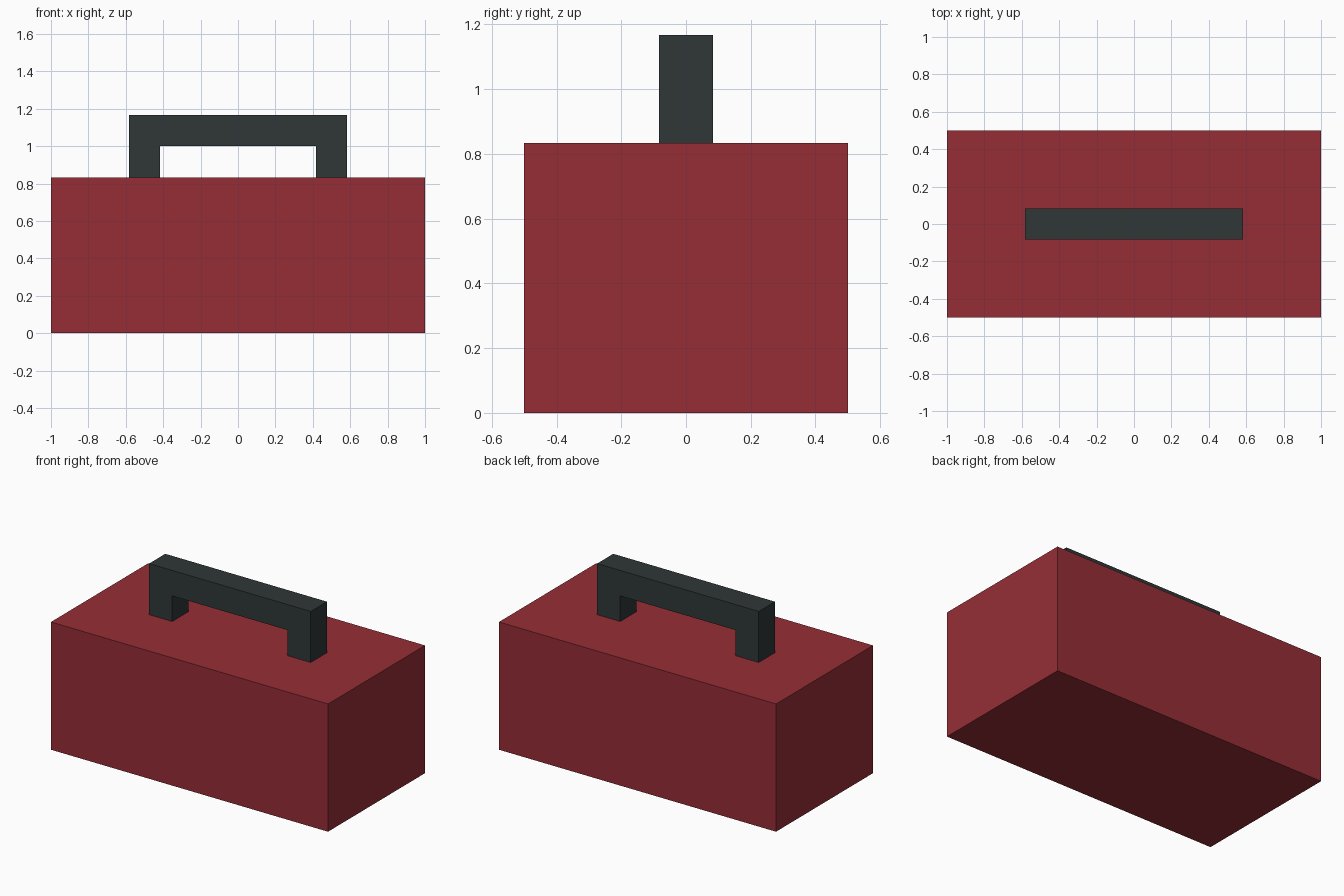
import bpy
import bmesh

U = 1 / 12  # design module

cube = bpy.data.objects.get("Cube")
if cube:
    bpy.data.objects.remove(cube, do_unlink=True)


def make_material(name, rgb):
    mat = bpy.data.materials.new(name)
    mat.use_nodes = True
    color = (*rgb, 1)
    mat.diffuse_color = color
    bsdf = next(n for n in mat.node_tree.nodes if n.type == "BSDF_PRINCIPLED")
    bsdf.inputs["Base Color"].default_value = color
    return mat


def extrude_profile(name, profile, depth, mat):
    """Extrude an x-z outline along y, centred on y = 0, in modules."""
    bm = bmesh.new()
    verts = [bm.verts.new((x * U, -depth / 2 * U, z * U)) for x, z in profile]
    face = bm.faces.new(verts)
    result = bmesh.ops.extrude_face_region(bm, geom=[face], use_keep_orig=True)
    moved = [g for g in result["geom"] if isinstance(g, bmesh.types.BMVert)]
    bmesh.ops.translate(bm, verts=moved, vec=(0, depth * U, 0))
    bmesh.ops.recalc_face_normals(bm, faces=bm.faces)
    mesh = bpy.data.meshes.new(name)
    bm.to_mesh(mesh)
    bm.free()
    mesh.materials.append(mat)
    obj = bpy.data.objects.new(name, mesh)
    bpy.context.collection.objects.link(obj)
    return obj


def mirrored(half):
    """Complete a right-hand outline with its mirror image."""
    return half + [(-x, z) for x, z in reversed(half)]


red = make_material("box red", (0.305, 0.027, 0.037))
dark = make_material("handle charcoal", (0.028, 0.038, 0.037))

# Box body
extrude_profile("box_body", mirrored([(12, 0), (12, 10)]), 12, red)

# Bridge-shaped carrying handle standing on the lid
extrude_profile("carry_handle",
                mirrored([(5, 12), (5, 10), (7, 10), (7, 14)]), 2, dark)
